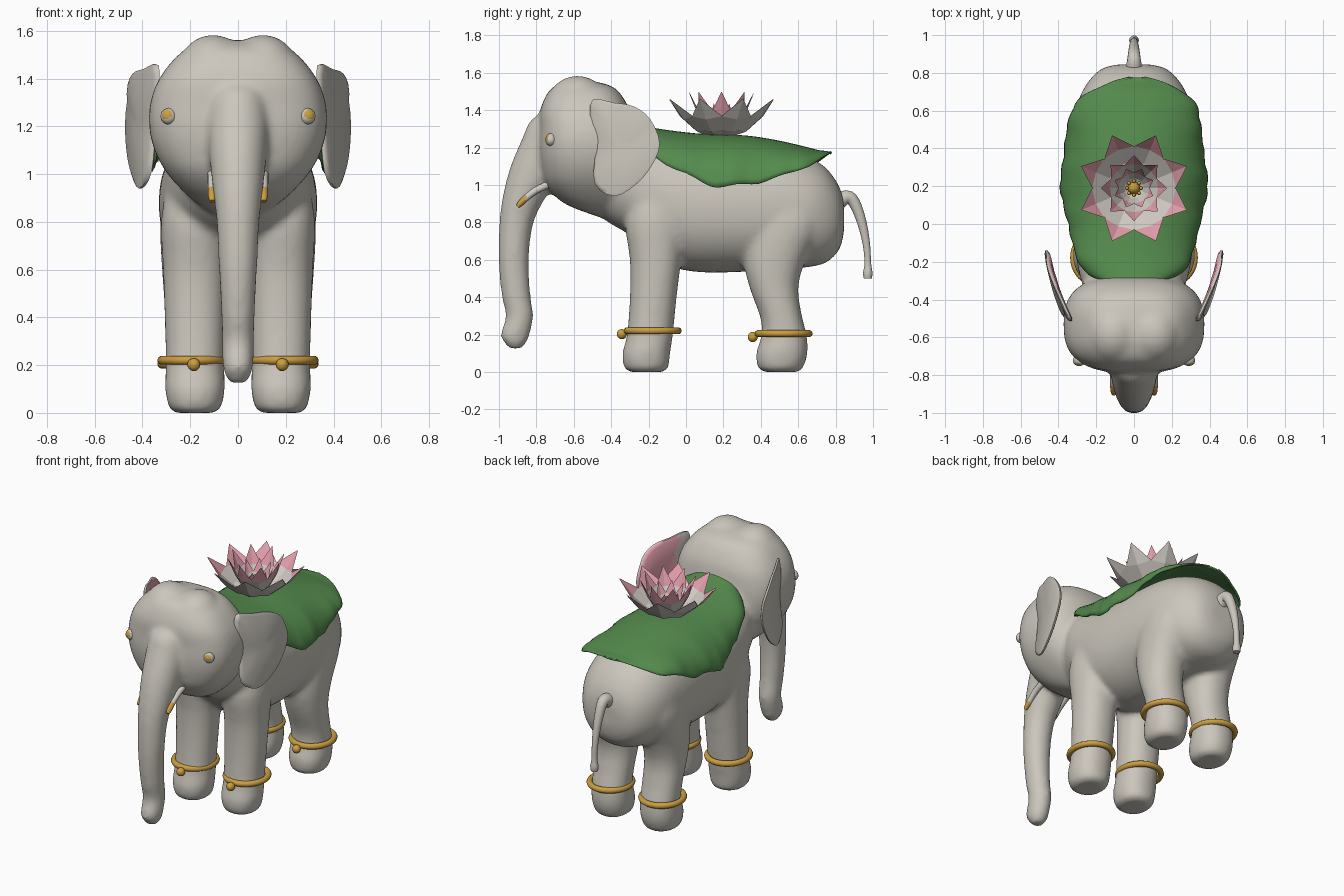
import bpy, bmesh, math
from mathutils import Vector, Matrix

if "Cube" in bpy.data.objects:
    bpy.data.objects.remove(bpy.data.objects["Cube"])


def material(name, *rgb):
    m = bpy.data.materials.new(name)
    m.use_nodes = True
    m.diffuse_color = (*rgb, 1)
    m.node_tree.nodes["Principled BSDF"].inputs["Base Color"].default_value = (*rgb, 1)
    return m


GREY = material("warm grey skin", .6, .57, .51)
GREEN = material("green cloth", .09, .26, .075)
GOLD = material("gold", .6, .34, .05)
PINK = material("pink", .84, .38, .45)
PALE = material("pale ivory", .64, .61, .56)


def make(name, bm, mats, rule=None, angle=60, recalc=True):
    """Turn a bmesh into an object; rule maps a face to a material index."""
    if recalc:
        bmesh.ops.recalc_face_normals(bm, faces=bm.faces)
    bm.normal_update()
    for f in bm.faces:
        f.smooth = angle > 0
        if rule:
            f.material_index = rule(f)
    mesh = bpy.data.meshes.new(name)
    bm.to_mesh(mesh)
    bm.free()
    for m in mats:
        mesh.materials.append(m)
    if angle:
        mesh.set_sharp_from_angle(angle=math.radians(angle))
    obj = bpy.data.objects.new(name, mesh)
    bpy.context.collection.objects.link(obj)
    return obj


def spline(points, k=3, closed=False):
    """Catmull-Rom refinement of a list of equal-length tuples."""
    p, n, out = [Vector(q) for q in points], len(points), []
    get = (lambda i: p[i % n]) if closed else (lambda i: p[max(0, min(n - 1, i))])
    for i in range(n if closed else n - 1):
        a, b, c, d = (get(i + j) for j in (-1, 0, 1, 2))
        for s in range(k):
            t = s / k
            out.append(b + (c - a) * (t / 2) + (a * 2 - b * 5 + c * 4 - d) * (t * t / 2)
                       + (b * 3 - a - c * 3 + d) * (t ** 3 / 2))
    return out if closed else out + [p[-1]]


def skin(bm, rings):
    """Bridge successive rings of points and cap both ends."""
    vs = [[bm.verts.new(p) for p in ring] for ring in rings]
    n = len(vs[0])
    for a, b in zip(vs, vs[1:]):
        for i in range(n):
            j = (i + 1) % n
            bm.faces.new((a[i], a[j], b[j], b[i]))
    bm.faces.new(vs[0])
    bm.faces.new(vs[-1])


def loft(bm, rows, axis="Z", x0=0, power=2.0, n=48):
    """Rows: position on axis, low and high extent, half width in x."""
    rings = []
    for pos, lo, hi, rx in spline(rows):
        ring = []
        for i in range(n):
            c, s = math.cos(math.tau * i / n), math.sin(math.tau * i / n)
            c, s = (math.copysign(abs(v) ** (2 / power), v) for v in (c, s))
            other = (lo + hi) / 2 + (hi - lo) / 2 * s
            ring.append((x0 + rx * c, other, pos) if axis == "Z" else (x0 + rx * c, pos, other))
        rings.append(ring)
    skin(bm, rings)


def tube(bm, points, x0=0, n=14):
    """Round tube through (y, z, radius) points."""
    pts, rings = spline(points), []
    for i, (y, z, r) in enumerate(pts):
        d = pts[min(i + 1, len(pts) - 1)] - pts[max(i - 1, 0)]
        side = Vector((0, -d[1], d[0])).normalized()
        rings.append([Vector((x0, y, z)) + r * (Vector((math.cos(a), 0, 0)) + side * math.sin(a))
                      for a in (math.tau * j / n for j in range(n))])
    skin(bm, rings)


def ball(bm, centre, radii, u=20, v=12):
    mat = Matrix.Translation(centre) @ Matrix.Diagonal((*radii, 1))
    bmesh.ops.create_uvsphere(bm, u_segments=u, v_segments=v, radius=1, matrix=mat)


# Body, head, trunk and legs, fused into one smooth skin
bm = bmesh.new()
loft(bm, [(-.5, .86, 1.18, .14), (-.4, .79, 1.27, .23), (-.3, .73, 1.3, .28), (-.15, .59, 1.27, .31),
          (.05, .535, 1.23, .33), (.3, .535, 1.22, .33), (.5, .55, 1.2, .32), (.65, .56, 1.15, .295),
          (.75, .585, 1.09, .245), (.82, .655, .99, .175), (.845, .75, .9, .09)], "Y", power=2.2)
loft(bm, [(.83, -.47, -.34, .1), (.9, -.65, -.3, .2), (1, -.75, -.28, .295), (1.1, -.78, -.27, .35),
          (1.2, -.79, -.27, .372), (1.3, -.785, -.28, .367), (1.4, -.78, -.3, .33),
          (1.5, -.735, -.36, .25), (1.54, -.68, -.43, .17), (1.56, -.61, -.54, .06)], power=2.7)
loft(bm, [(1.38, -.78, -.6, .07), (1.34, -.835, -.6, .11), (1.25, -.875, -.6, .127), (1.1, -.938, -.65, .122),
          (.95, -.978, -.74, .107), (.8, -.998, -.815, .09), (.6, -1.003, -.84, .08), (.4, -.985, -.83, .07),
          (.3, -.963, -.815, .067), (.2, -.993, -.835, .064), (.16, -.975, -.85, .056),
          (.125, -.945, -.88, .035)])
FRONT_LEG = [(0, -.3, -.125, .08), (.02, -.33, -.095, .108), (.1, -.34, -.085, .125), (.2, -.315, -.07, .122),
             (.4, -.3, -.05, .127), (.6, -.3, -.025, .134), (.8, -.325, 0, .142), (.95, -.28, -.02, .12)]
HIND_LEG = [(0, .42, .6, .08), (.02, .385, .625, .108), (.1, .375, .65, .125), (.2, .405, .645, .122),
            (.3, .395, .62, .124), (.45, .34, .6, .128), (.6, .31, .64, .138), (.8, .33, .73, .145),
            (.98, .4, .68, .11)]
for s in (1, -1):
    loft(bm, FRONT_LEG, x0=s * .18, power=2.2)
    loft(bm, HIND_LEG, x0=s * .18, power=2.2)
    ball(bm, (s * .105, -.58, 1.415), (.155, .17, .17))
body = make("body", bm, [GREY])
mod = body.modifiers.new("fuse", "REMESH")
mod.mode, mod.voxel_size = "VOXEL", .016
mod = body.modifiers.new("soften", "SMOOTH")
mod.factor, mod.iterations = .5, 11
graph = bpy.context.evaluated_depsgraph_get()
fused = bpy.data.meshes.new_from_object(body.evaluated_get(graph))
body.modifiers.clear()
body.data = fused
fused.polygons.foreach_set("use_smooth", [True] * len(fused.polygons))

# Tail
bm = bmesh.new()
tube(bm, [(.8, .9, .05), (.86, .935, .038), (.9, .905, .032), (.94, .8, .026), (.965, .68, .02),
          (.972, .58, .018), (.972, .53, .026), (.972, .5, .022)])
make("tail", bm, [GREY])

# Ears: thin cupped shells with a pink lining
EAR = [(-.5, 1.455), (-.39, 1.44), (-.28, 1.42), (-.19, 1.35), (-.14, 1.22), (-.185, 1.1),
       (-.27, 1.0), (-.385, .94), (-.49, 1.01), (-.485, 1.19), (-.51, 1.33)]
centre = Vector((-.33, 1.2))


def ear_point(s, q, offset):
    y, z = q
    x = .345 + .33 * (y + .5) + .1 * max(0, 1.2 - z) + .9 * max(0, z - 1.3) * (y + .45)
    return (s * (x + offset), y, z)


for s, label in ((1, "left"), (-1, "right")):
    bm = bmesh.new()
    outline = spline(EAR, 3, True)
    skin(bm, [[ear_point(s, centre.lerp(q, f), o) for q in outline]
              for f, o in ((.2, .02), (.92, .014), (1, .006), (1, -.006), (.92, -.013), (.5, -.006), (.2, -.002))])
    make(label + "_ear", bm, [GREY, PINK],
         lambda f: int(f.normal.x * s < -.2 and f.calc_center_median().y > -.44))

    # Eye: grey lid above, gold iris, pale below
    bm = bmesh.new()
    ball(bm, Vector((s * .29, -.722, 1.242)), (.034, .03, .034), 32, 20)
    gaze = Vector((s * .3, -.9, .25)).normalized()
    make(label + "_eye", bm, [PALE, GOLD, GREY],
         lambda f: 1 if f.normal.dot(gaze) > .82 else 2 * int(f.normal.z > .2))

    # Tusk with gold tip
    bm = bmesh.new()
    tube(bm, [(-.74, 1.0, .02), (-.8, .972, .019), (-.85, .935, .018), (-.88, .907, .017), (-.9, .885, .011)],
         s * .108)
    make(label + "_tusk", bm, [PALE, GOLD], lambda f: int(f.calc_center_median().y < -.855))

    # Anklets with a bead in front
    for part, y, z in (("front", -.178, .22), ("hind", .522, .205)):
        bm = bmesh.new()
        rings = 40
        grid = [[bm.verts.new((s * .192 + (.127 + .019 * math.cos(b)) * math.cos(a),
                               y + (.136 + .019 * math.cos(b)) * math.sin(a), z + .019 * math.sin(b)))
                 for b in (math.tau * j / 10 for j in range(10))]
                for a in (math.tau * i / rings for i in range(rings))]
        for i in range(rings):
            for j in range(10):
                a, b = grid[i], grid[(i + 1) % rings]
                bm.faces.new((a[j], b[j], b[(j + 1) % 10], a[(j + 1) % 10]))
        ball(bm, (s * .185, y - .165, z - .018), (.027,) * 3, 16, 10)
        make(f"{label}_{part}_anklet", bm, [GOLD])

# Saddle cloth: rows of y, top height, hem height, half width
bm = bmesh.new()
rows = spline([(-.3, 1.335, 1.28, .15), (-.25, 1.32, 1.19, .25), (-.15, 1.295, 1.14, .3), (.05, 1.27, 1.03, .35),
               (.2, 1.265, .99, .38), (.35, 1.255, 1.01, .362), (.5, 1.23, 1.04, .345), (.61, 1.205, 1.09, .32),
               (.67, 1.19, 1.11, .275), (.71, 1.18, 1.13, .21), (.75, 1.175, 1.15, .12),
               (.775, 1.17, 1.165, .03)], 4)
N = 14
grid = []
for y, top, hem, w in rows:
    line = []
    for j in range(-N, N + 1):
        a = j / N * math.pi / 2
        wave = math.sin(a) ** 4 * math.sin(y * 26 + (j > 0))
        line.append(bm.verts.new((w * math.sin(a) + math.copysign(.01 * wave, a) + .06 * max(0, y - .5), y,
                                  hem + .01 * wave + (top - hem) * math.cos(a))))
    grid.append(line)
for a, b in zip(grid, grid[1:]):
    for j in range(2 * N):
        bm.faces.new((a[j], a[j + 1], b[j + 1], b[j]))
cloth = make("saddle_cloth", bm, [GREEN])
mod = cloth.modifiers.new("thickness", "SOLIDIFY")
mod.thickness, mod.offset = .012, 0


# Lotus: three rings of folded pale petals with pink tips
def petal_ring(name, reach, height, width, turn, pink_outside):
    bm = bmesh.new()
    for k in range(8):
        a = math.tau * (k + turn) / 8
        out, side = Vector((math.cos(a), math.sin(a), 0)), Vector((-math.sin(a), math.cos(a), 0))
        for lower in (0, 1):
            base = Vector((0, .19, 1.265 - .005 * lower))
            rib = []
            for r, h, w in ((.14, 0, .3), (.42, .2, .95), (.68, .54, 1), (1, 1, 0)):
                p = base + out * reach * r + Vector((0, 0, height * h))
                fold = (out * .15 - Vector((0, 0, .2))) * width * w
                rib.append([bm.verts.new(q) for q in
                            ((p - side * width * w, p + fold, p + side * width * w) if w else (p,))])
            faces = [(p[i], p[i + 1], q[i + 1], q[i]) for p, q in zip(rib[:2], rib[1:3]) for i in (0, 1)]
            faces += [(rib[2][i], rib[2][i + 1], rib[3][0]) for i in (0, 1)]
            for n, vs in enumerate(faces):
                f = bm.faces.new(vs)
                f.normal_update()
                if (f.normal.dot(Vector((0, 0, 1)) - out) > 0) == bool(lower):
                    f.normal_flip()
                f.material_index = int(n > 3 and (pink_outside or not lower))
    make(name, bm, [PALE, PINK], angle=0, recalc=False)


petal_ring("outer_petals", .303, .197, .083, .5, False)
petal_ring("middle_petals", .175, .235, .052, 0, True)
petal_ring("inner_petals", .11, .17, .034, .5, True)

# Lotus heart with a ring of beads
bm = bmesh.new()
ball(bm, (0, .19, 1.31), (.035, .035, .05))
for k in range(8):
    a = math.tau * k / 8
    ball(bm, (.038 * math.cos(a), .19 + .038 * math.sin(a), 1.345), (.01,) * 3, 10, 6)
make("lotus_heart", bm, [GOLD])
